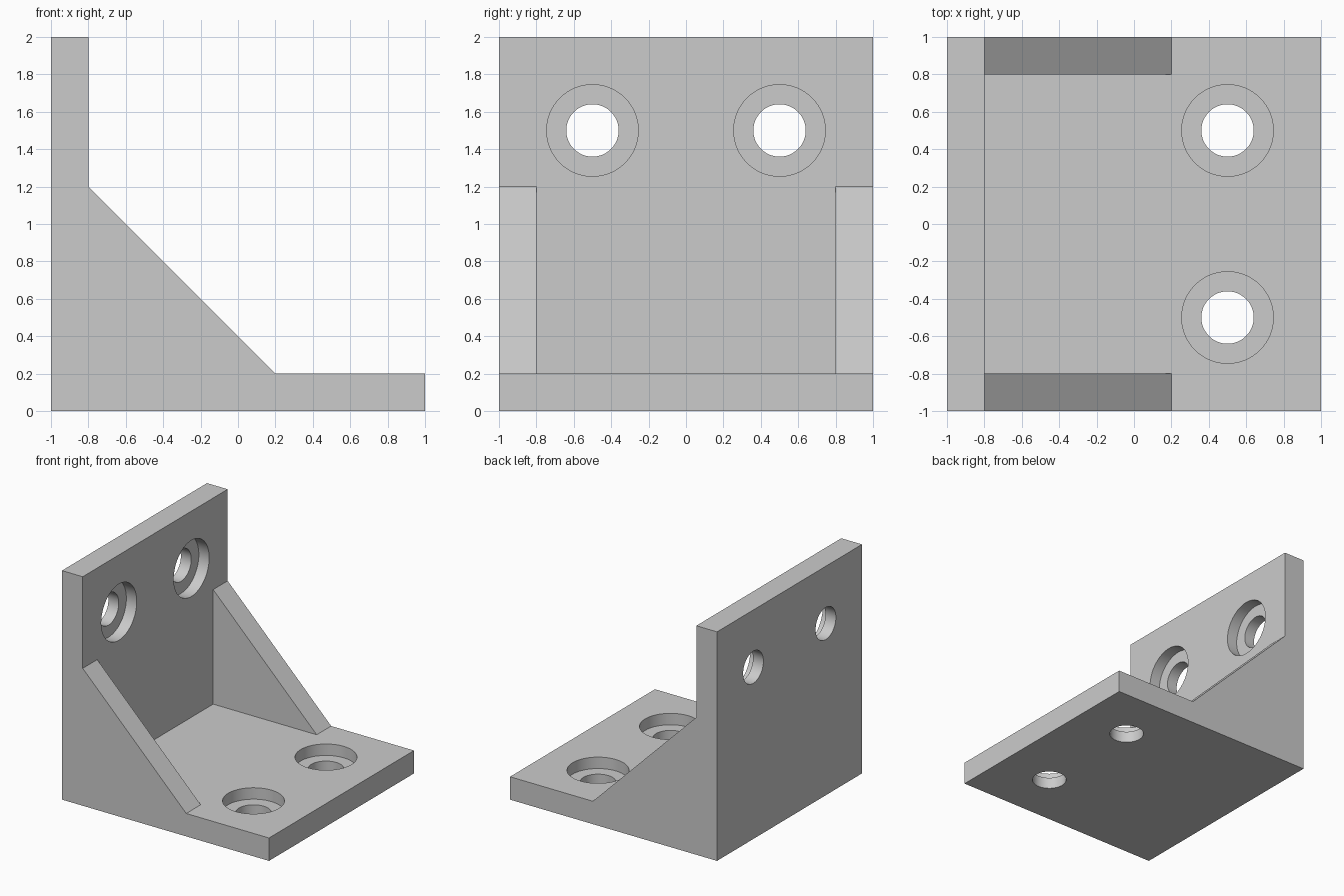
import bpy
import bmesh
from math import pi
from mathutils import Matrix, Vector

cube = bpy.data.objects.get("Cube")
if cube:
    bpy.data.objects.remove(cube, do_unlink=True)

HALF, T = 1.0, 0.2                      # half width, plate thickness
HOLE_R, BORE_R, BORE_DEPTH = 0.14, 0.245, 0.1

metal = bpy.data.materials.new("plain grey")
grey = (0.6, 0.6, 0.6, 1)
metal.use_nodes = True
metal.diffuse_color = grey
metal.node_tree.nodes["Principled BSDF"].inputs["Base Color"].default_value = grey


def add_object(name, bm):
    bmesh.ops.recalc_face_normals(bm, faces=bm.faces)
    mesh = bpy.data.meshes.new(name)
    bm.to_mesh(mesh)
    bm.free()
    mesh.materials.append(metal)
    obj = bpy.data.objects.new(name, mesh)
    bpy.context.collection.objects.link(obj)
    return obj


def prism(name, profile, y0, y1):
    """Extrude an x-z outline along y."""
    bm = bmesh.new()
    face = bm.faces.new([bm.verts.new((x, y0, z)) for x, z in profile])
    ext = bmesh.ops.extrude_face_region(bm, geom=[face])["geom"]
    verts = [v for v in ext if isinstance(v, bmesh.types.BMVert)]
    bmesh.ops.translate(bm, verts=verts, vec=(0, y1 - y0, 0))
    return add_object(name, bm)


def cylinder(name, centre, radius, depth, turn):
    bm = bmesh.new()
    bmesh.ops.create_cone(bm, cap_ends=True, segments=64, radius1=radius,
                          radius2=radius, depth=depth,
                          matrix=Matrix.Translation(centre) @ turn)
    return add_object(name, bm)


def combine(target, other, operation):
    mod = target.modifiers.new(other.name, 'BOOLEAN')
    mod.operation, mod.solver, mod.object = operation, 'EXACT', other
    bpy.context.view_layer.objects.active = target
    bpy.ops.object.modifier_apply(modifier=mod.name)
    bpy.data.objects.remove(other, do_unlink=True)


# Full side outline, solid across the width
outline = [(-1, 0), (1, 0), (1, T), (0.2, T), (-0.8, 1.2), (-0.8, 2), (-1, 2)]
bracket = prism("corner_bracket", outline, -HALF, HALF)

# Open space between the two side gussets
space = [(-0.8, T), (0.5, T), (0.5, 1.5), (-0.8, 1.5)]
combine(bracket, prism("gusset_gap", space, T - HALF, HALF - T), 'DIFFERENCE')

# Counterbored screw holes: two in the base, two in the upright plate
plates = [(Vector((0.5, 0, T)), Vector((0, 0, 1)), Matrix()),
          (Vector((-0.8, 0, 1.5)), Vector((1, 0, 0)), Matrix.Rotation(pi / 2, 4, 'Y'))]
for origin, normal, turn in plates:
    for y in (-0.5, 0.5):
        centre = origin + Vector((0, y, 0))
        bore = cylinder("counterbore", centre, BORE_R, 2 * BORE_DEPTH, turn)
        combine(bracket, bore, 'DIFFERENCE')
        hole = cylinder("screw_hole", centre - normal * T / 2, HOLE_R, 2 * T, turn)
        combine(bracket, hole, 'DIFFERENCE')

# Smooth hole walls with crisp edges
bpy.ops.object.select_all(action='DESELECT')
bracket.select_set(True)
bpy.context.view_layer.objects.active = bracket
bpy.ops.object.shade_smooth_by_angle(angle=pi / 6)
